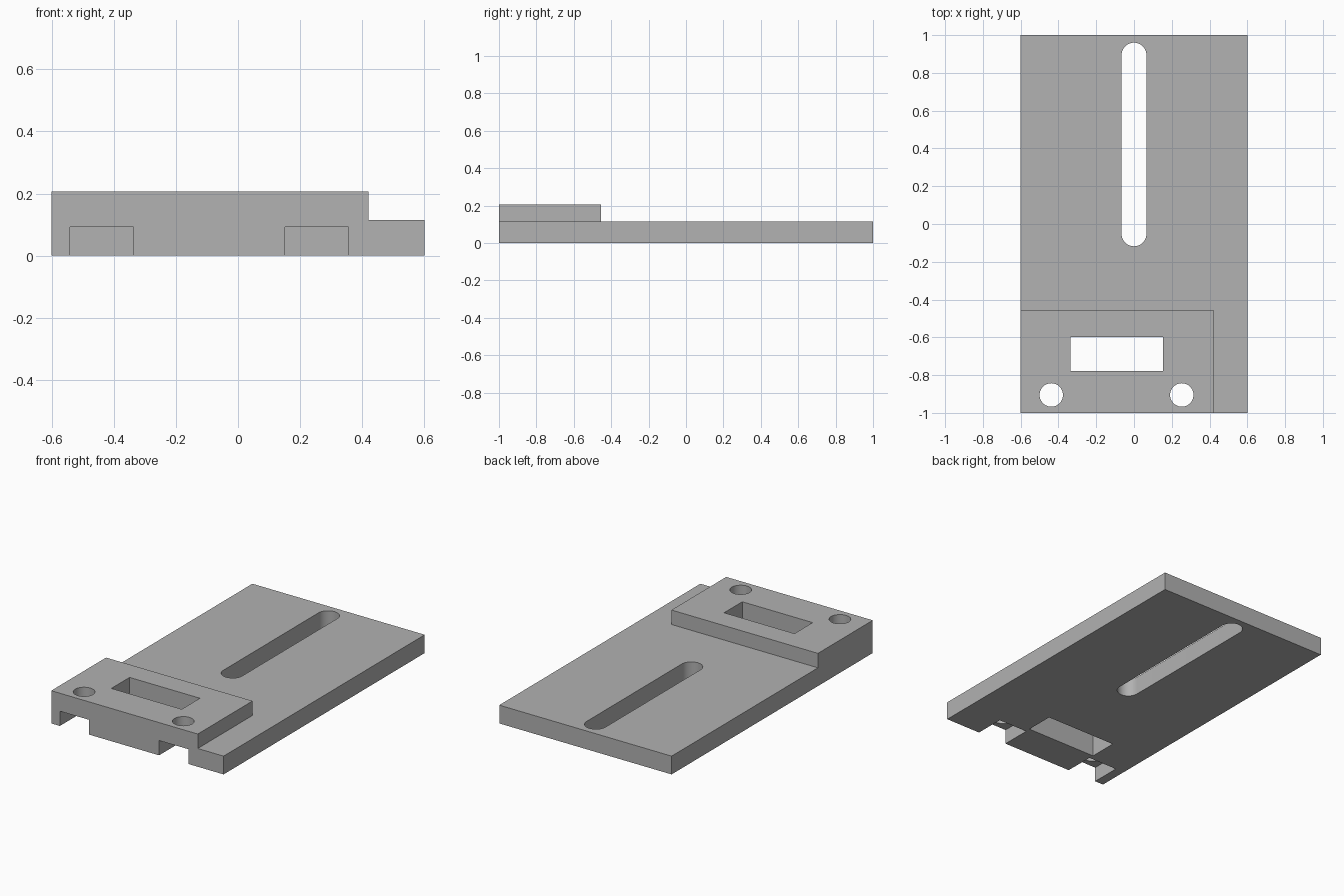
import bpy
import math

if "Cube" in bpy.data.objects:
    bpy.data.objects.remove(bpy.data.objects["Cube"], do_unlink=True)

PLATE_Z, TOP_Z = 0.115, 0.206
NOTCH_Z, NOTCH_DEPTH = 0.093, 0.19
HOLE_X, HOLE_Y, HOLE_R = (-0.438, 0.253), -0.905, 0.062

grey = bpy.data.materials.new("plain grey")
grey.use_nodes = True
colour = (0.445, 0.445, 0.445, 1)
grey.diffuse_color = colour
grey.node_tree.nodes["Principled BSDF"].inputs["Base Color"].default_value = colour


def prism(name, outline, z0, z1):
    """Upright solid from a counter-clockwise outline."""
    n = len(outline)
    verts = [(x, y, z) for z in (z0, z1) for x, y in outline]
    faces = [list(range(n))[::-1], list(range(n, 2 * n))]
    faces += [(i, (i + 1) % n, n + (i + 1) % n, n + i) for i in range(n)]
    mesh = bpy.data.meshes.new(name)
    mesh.from_pydata(verts, [], faces)
    mesh.materials.append(grey)
    obj = bpy.data.objects.new(name, mesh)
    bpy.context.collection.objects.link(obj)
    return obj


def box(name, x0, x1, y0, y1, z0, z1):
    return prism(name, [(x0, y0), (x1, y0), (x1, y1), (x0, y1)], z0, z1)


def stadium(x, y0, y1, r, steps=24):
    """Round-ended slot outline; a circle when y0 equals y1."""
    angles = [math.pi * i / steps for i in range(steps + 1)]
    top = [(x + r * math.cos(a), y1 + r * math.sin(a)) for a in angles]
    low = [(x - r * math.cos(a), y0 - r * math.sin(a)) for a in angles]
    return top + low if y1 > y0 else top[:-1] + low[:-1]


def combine(target, other, operation):
    """Apply a boolean and discard the second solid."""
    mod = target.modifiers.new(operation.lower(), "BOOLEAN")
    mod.operation, mod.solver, mod.object = operation, "EXACT", other
    bpy.context.view_layer.objects.active = target
    bpy.ops.object.modifier_apply(modifier=mod.name)
    bpy.data.objects.remove(other, do_unlink=True)


# Base plate with the raised front pad
plate = box("slotted_plate", -0.6, 0.6, -1, 1, 0, PLATE_Z)
combine(plate, box("raised_pad", -0.6, 0.42, -1, -0.455, 0, TOP_Z), "UNION")

# Long adjusting slot and rectangular window
combine(plate, prism("slot_cutter", stadium(0, -0.052, 0.894, 0.066), -0.1, 0.4), "DIFFERENCE")
combine(plate, box("window_cutter", -0.337, 0.153, -0.778, -0.597, -0.1, 0.4), "DIFFERENCE")

# Two bolt holes, each over an open notch in the underside
for x in HOLE_X:
    combine(plate, box("notch_cutter", x - 0.102, x + 0.102, -1.1, NOTCH_DEPTH - 1,
                       -0.1, NOTCH_Z), "DIFFERENCE")
    combine(plate, prism("hole_cutter", stadium(x, HOLE_Y, HOLE_Y, HOLE_R), -0.1, 0.4),
            "DIFFERENCE")

# Smooth round walls, crisp edges
bpy.ops.object.select_all(action="DESELECT")
plate.select_set(True)
bpy.context.view_layer.objects.active = plate
bpy.ops.object.shade_smooth_by_angle(angle=math.radians(30))
